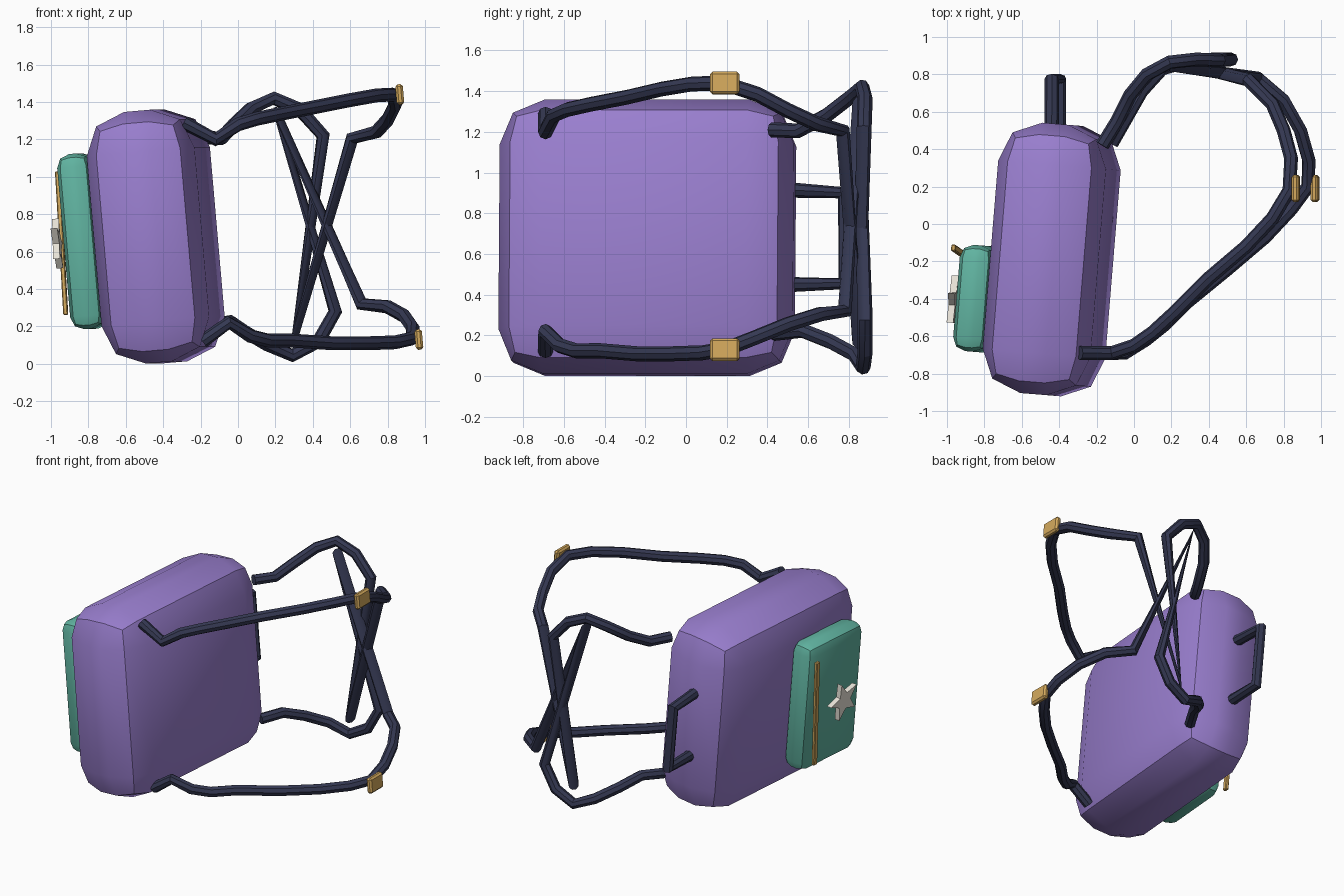
import bpy, bmesh
from math import radians, sin, cos, pi
from mathutils import Euler, Vector

if "Cube" in bpy.data.objects:
    bpy.data.objects.remove(bpy.data.objects["Cube"])

TILT = Euler((0, radians(-5), radians(-4.7)))   # the pack leans slightly


def material(name, rgb):
    m = bpy.data.materials.new(name)
    m.diffuse_color = (*rgb, 1)
    m.use_nodes = True
    m.node_tree.nodes["Principled BSDF"].inputs["Base Color"].default_value = m.diffuse_color
    return m


PURPLE = material("purple_fabric", (0.32, 0.21, 0.62))
TEAL = material("teal_fabric", (0.12, 0.46, 0.36))
NAVY = material("navy_webbing", (0.035, 0.04, 0.085))
GOLD = material("gold_metal", (0.66, 0.40, 0.11))
CREAM = material("cream_patch", (0.80, 0.76, 0.68))


def smooth(ob):
    bpy.ops.object.select_all(action='DESELECT')
    ob.select_set(True)
    bpy.context.view_layer.objects.active = ob
    bpy.ops.object.shade_smooth_by_angle(angle=radians(30))


def add_mesh(name, bm, loc, rot, mat):
    me = bpy.data.meshes.new(name)
    bm.to_mesh(me)
    bm.free()
    me.materials.append(mat)
    ob = bpy.data.objects.new(name, me)
    ob.location, ob.rotation_euler = loc, rot
    bpy.context.collection.objects.link(ob)
    smooth(ob)
    return ob


def rounded_box(name, size, loc, mat, radius, segments=2, rot=TILT):
    bm = bmesh.new()
    bmesh.ops.create_cube(bm, size=1)
    bmesh.ops.scale(bm, vec=size, verts=bm.verts)
    bmesh.ops.bevel(bm, geom=bm.edges[:], offset=radius, segments=segments,
                    profile=0.5, affect='EDGES')
    return add_mesh(name, bm, loc, rot, mat)


def tube(name, points, radius, mat):
    cu = bpy.data.curves.new(name, 'CURVE')
    cu.dimensions = '3D'
    cu.bevel_depth = radius
    cu.bevel_resolution = 2
    cu.use_fill_caps = True
    sp = cu.splines.new('POLY')
    sp.points.add(len(points) - 1)
    for p, co in zip(sp.points, points):
        p.co = (*co, 1)
    cu.materials.append(mat)
    ob = bpy.data.objects.new(name, cu)
    bpy.context.collection.objects.link(ob)
    bpy.ops.object.select_all(action='DESELECT')
    ob.select_set(True)
    bpy.context.view_layer.objects.active = ob
    bpy.ops.object.convert(target='MESH')
    smooth(bpy.context.object)


# Main bag and front pocket
rounded_box("bag_body", (0.58, 1.45, 1.35), (-0.44, -0.19, 0.68), PURPLE, 0.22)
rounded_box("front_pocket", (0.18, 0.57, 0.94), (-0.825, -0.40, 0.655), TEAL, 0.07)

# Zip strip on the pocket
rounded_box("zip_strip", (0.025, 0.035, 0.77), (-0.943, -0.143, 0.645), GOLD, 0.005, 1,
            Euler((radians(-2), radians(-3.5), radians(-4.7))))

# Star patch, one point toward the top of the bag (+y)
bm = bmesh.new()
ring = []
for i in range(10):
    r, a = (0.14 if i % 2 == 0 else 0.06), i * pi / 5
    ring.append(bm.verts.new((-0.018, r * cos(a), r * sin(a))))
face = bm.faces.new(ring)
ext = bmesh.ops.extrude_face_region(bm, geom=[face])
bmesh.ops.translate(bm, vec=(0.036, 0, 0),
                    verts=[v for v in ext["geom"] if isinstance(v, bmesh.types.BMVert)])
bmesh.ops.recalc_face_normals(bm, faces=bm.faces[:])
add_mesh("star_patch", bm, (-0.968, -0.415, 0.643), TILT, CREAM)

# Carry handle
tube("carry_handle", [(-0.44, 0.50, 0.915), (-0.44, 0.775, 0.90),
                      (-0.40, 0.775, 0.455), (-0.40, 0.50, 0.45)], 0.038, NAVY)

# Shoulder straps: lower anchor, buckle, crossing hairpin, shoulder loop, upper anchor
tube("upper_strap", [
    (-0.29, -0.69, 1.29), (-0.12, -0.69, 1.20), (0.0, -0.65, 1.28), (0.10, -0.58, 1.31),
    (0.22, -0.47, 1.335), (0.40, -0.29, 1.37), (0.60, -0.12, 1.41), (0.74, 0.03, 1.435),
    (0.83, 0.18, 1.44), (0.84, 0.35, 1.385), (0.80, 0.50, 1.305), (0.74, 0.64, 1.24),
    (0.61, 0.77, 1.205), (0.31, 0.845, 0.17), (0.455, 0.875, 1.22), (0.33, 0.88, 1.36),
    (0.19, 0.865, 1.42), (0.07, 0.80, 1.365), (-0.02, 0.69, 1.28), (-0.09, 0.55, 1.205),
    (-0.17, 0.42, 1.21)], 0.037, NAVY)
tube("lower_strap", [
    (-0.19, -0.69, 0.12), (-0.05, -0.69, 0.22), (0.06, -0.62, 0.15), (0.16, -0.54, 0.125),
    (0.28, -0.42, 0.125), (0.50, -0.24, 0.11), (0.70, -0.07, 0.11), (0.84, 0.08, 0.115),
    (0.93, 0.20, 0.135), (0.935, 0.34, 0.19), (0.89, 0.50, 0.255), (0.80, 0.66, 0.305),
    (0.66, 0.78, 0.32), (0.21, 0.845, 1.34), (0.52, 0.88, 0.28), (0.43, 0.88, 0.12),
    (0.29, 0.87, 0.045), (0.15, 0.83, 0.105), (0.04, 0.71, 0.17), (-0.04, 0.57, 0.225),
    (-0.12, 0.43, 0.21)], 0.037, NAVY)

# Strap buckles
for name, loc in (("upper_buckle", (0.865, 0.19, 1.44)), ("lower_buckle", (0.967, 0.19, 0.13))):
    rounded_box(name, (0.04, 0.145, 0.11), loc, GOLD, 0.012, 1,
                Euler((0, radians(-5), 0)))
